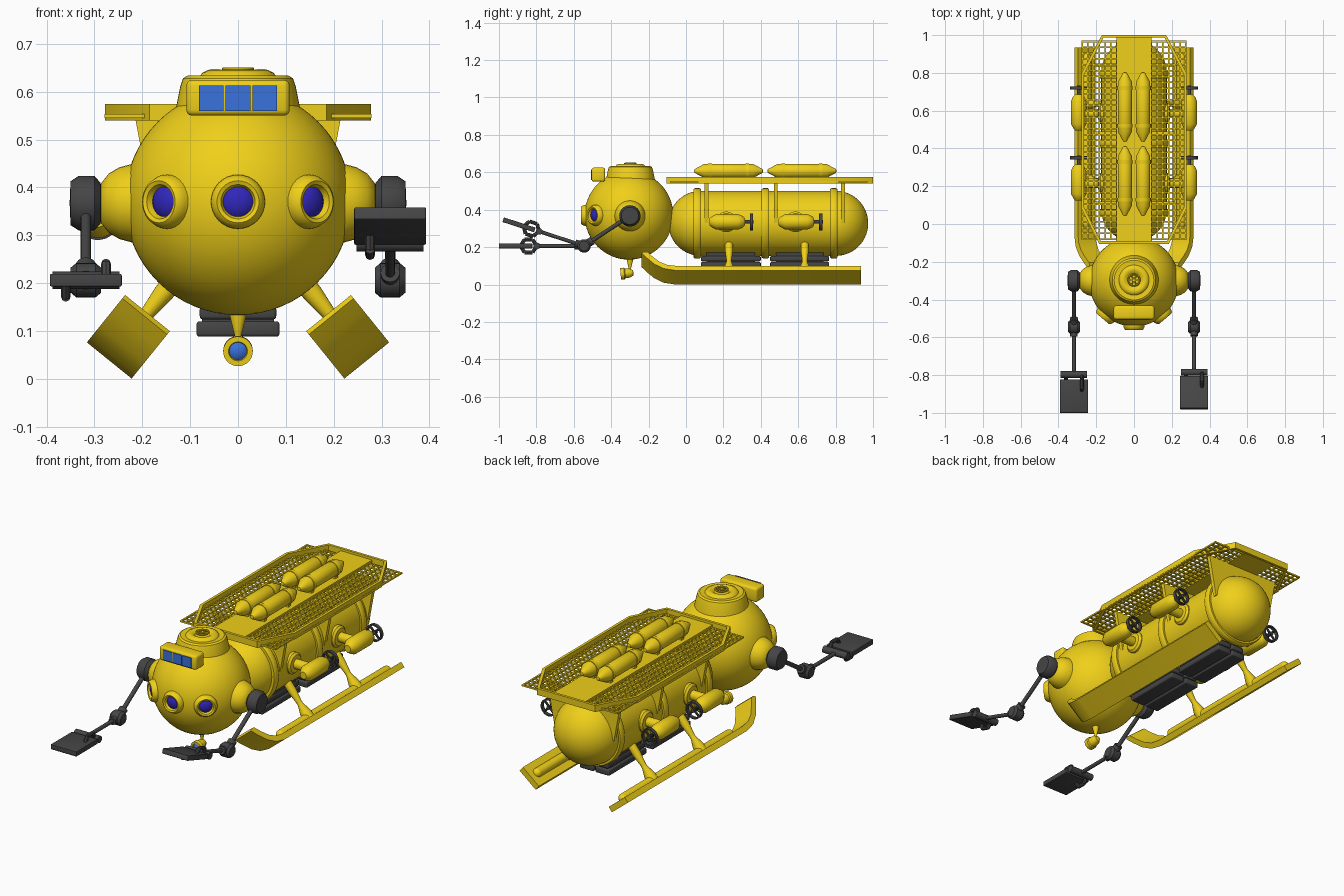
import bpy, bmesh
from math import sin, cos, pi, radians
from mathutils import Vector as V, Matrix

if "Cube" in bpy.data.objects:
    bpy.data.objects.remove(bpy.data.objects["Cube"])


def material(name, rgb):
    m = bpy.data.materials.new(name)
    m.diffuse_color = (*rgb, 1)
    m.use_nodes = True
    m.node_tree.nodes["Principled BSDF"].inputs["Base Color"].default_value = m.diffuse_color
    return m


YELLOW = material("yellow_paint", (0.87, 0.63, 0.01))
DARK = material("dark_metal", (0.06, 0.06, 0.06))
GLASS = material("porthole_glass", (0.03, 0.02, 0.5))
LENS = material("window_glass", (0.04, 0.17, 0.72))


# ---- helpers: all geometry is built in world coordinates, mirrored over x = 0 if asked
def revolve(bm, profile, origin, axis, segs=32):
    """Lathe (radius, height) points around an axis."""
    q = V(axis).to_track_quat('Z', 'Y')
    rings = []
    for r, h in profile:
        n = 1 if r < 1e-6 else segs
        rings.append([bm.verts.new(V(origin) + q @ V((r * cos(2 * pi * i / segs), r * sin(2 * pi * i / segs), h)))
                      for i in range(n)])
    for a, b in zip(rings, rings[1:]):
        for i in range(segs):
            j = (i + 1) % segs
            vs = [a[i % len(a)], a[j % len(a)], b[j % len(b)], b[i % len(b)]]
            vs = list(dict.fromkeys(vs))
            if len(vs) > 2:
                bm.faces.new(vs)


def tube(bm, p, q, r, segs=16):
    d = V(q) - V(p)
    revolve(bm, [(0, 0), (r, 0), (r, d.length), (0, d.length)], p, d, segs)


def ring(bm, origin, axis, R, r, segs=32):
    prof = [(R + r * cos(k * pi / 4), r * sin(k * pi / 4)) for k in range(9)]
    revolve(bm, prof, origin, axis, segs)


def box(bm, lo, hi, bevel=0):
    lo, hi = V(lo), V(hi)
    m = Matrix.Translation((lo + hi) / 2) @ Matrix.Diagonal((*(hi - lo), 1))
    vs = bmesh.ops.create_cube(bm, size=1, matrix=m)['verts']
    if bevel:
        es = list({e for v in vs for e in v.link_edges})
        bmesh.ops.bevel(bm, geom=es, offset=bevel, segments=3, profile=0.5, affect='EDGES')


def prism(bm, pts, vec):
    f = bm.faces.new([bm.verts.new(p) for p in pts])
    g = bmesh.ops.extrude_face_region(bm, geom=[f])['geom']
    bmesh.ops.translate(bm, vec=vec, verts=[e for e in g if isinstance(e, bmesh.types.BMVert)])


def finish(bm, name, mat=YELLOW, mirror=False, angle=35, xf=None):
    bmesh.ops.remove_doubles(bm, verts=bm.verts, dist=1e-5)
    bmesh.ops.recalc_face_normals(bm, faces=bm.faces)
    if xf:
        bm.transform(xf)
    me = bpy.data.meshes.new(name)
    bm.to_mesh(me)
    bm.free()
    me.materials.append(mat)
    me.polygons.foreach_set("use_smooth", [True] * len(me.polygons))
    me.set_sharp_from_angle(angle=radians(angle))
    ob = bpy.data.objects.new(name, me)
    bpy.context.collection.objects.link(ob)
    if mirror:
        ob.modifiers.new("mirror", 'MIRROR')
    return ob


def lathe(name, profile, origin, axis, mat=YELLOW, mirror=False, segs=32):
    bm = bmesh.new()
    revolve(bm, profile, origin, axis, segs)
    return finish(bm, name, mat, mirror)


def arc(r, a0, a1, n, h=0):
    """Arc of a circle as (radius, height) points; angles from the equator in degrees."""
    pts = []
    for i in range(n + 1):
        a = radians(a0 + (a1 - a0) * i / n)
        pts.append((max(0, r * cos(a)), h + r * sin(a)))
    return pts


# ---- cabin sphere and pressure hull
C = V((0, -0.305, 0.37))
lathe("cabin_sphere", arc(0.237, -90, 90, 32), C, (0, 0, 1), segs=64)
lathe("main_hull", arc(0.174, -90, 0, 14, 0.08) + arc(0.174, 0, 90, 14, 0.80), (0, 0, 0.327), (0, 1, 0), segs=48)
for y in (0.06, 0.425, 0.79):
    lathe("hull_band", [(0.165, -0.02), (0.183, -0.02), (0.188, -0.012), (0.188, 0.012), (0.183, 0.02), (0.165, 0.02)],
          (0, y, 0.327), (0, 1, 0), segs=48)

# ---- portholes
for a in (-40, 0, 40):
    d = (sin(radians(a)), -cos(radians(a)), 0)
    lathe("porthole_frame", [(0.058, 0.21), (0.056, 0.238), (0.05, 0.252), (0.044, 0.257), (0.036, 0.254), (0.031, 0.24)], C, d)
    lathe("porthole_glass", [(0.034, 0.238), (0.026, 0.246), (0.014, 0.25), (0, 0.252)], C, d, GLASS)

# ---- top hatch with hand wheel
lathe("hatch", [(0.135, 0.54), (0.128, 0.575), (0.121, 0.61), (0.115, 0.628), (0.105, 0.634), (0.08, 0.632), (0.074, 0.64),
                (0.062, 0.645), (0.048, 0.643), (0.036, 0.634), (0, 0.634)], (0, -0.297, 0), (0, 0, 1), segs=48)
bm = bmesh.new()
ring(bm, (0, -0.297, 0.647), (0, 0, 1), 0.03, 0.004)
for k in range(3):
    a = k * pi / 3
    o = V((cos(a), sin(a), 0)) * 0.03
    tube(bm, V((0, -0.297, 0.647)) - o, V((0, -0.297, 0.647)) + o, 0.003, 8)
tube(bm, (0, -0.297, 0.63), (0, -0.297, 0.65), 0.008)
finish(bm, "hatch_wheel")

# ---- window box on the forehead
bm = bmesh.new()
box(bm, (-0.108, -0.505, 0.55), (0.108, -0.432, 0.625), 0.012)
finish(bm, "window_box")
bm = bmesh.new()
for x in (-0.056, 0, 0.056):
    box(bm, (x - 0.026, -0.509, 0.56), (x + 0.026, -0.49, 0.613))
finish(bm, "window_panes", LENS)

# ---- lamp hanging below the cabin
bm = bmesh.new()
tube(bm, (0, -0.30, 0.08), (0, -0.30, 0.15), 0.007)
revolve(bm, [(0.007, 0.09), (0.018, 0.135), (0.018, 0.15)], (0, -0.30, 0), (0, 0, 1))
revolve(bm, [(0, -0.035), (0.014, -0.032), (0.024, -0.015), (0.026, 0.01), (0.031, 0.015), (0.031, 0.035), (0.02, 0.035), (0.018, 0.028)],
        (0, -0.315, 0.06), (0, -1, -0.08))
finish(bm, "lamp")
lathe("lamp_lens", [(0.02, 0.028), (0.012, 0.034), (0, 0.036)], (0, -0.315, 0.06), (0, -1, -0.08), LENS)

# ---- shoulder bosses and grey shoulder discs
lathe("shoulder_boss", [(0.085, 0.19), (0.082, 0.222), (0.075, 0.248), (0.062, 0.27), (0.042, 0.286), (0, 0.292)],
      (0, -0.30, 0.367), (1, 0, 0), mirror=True)
lathe("shoulder_disc", [(0, 0.285), (0.042, 0.287), (0.057, 0.30), (0.057, 0.333), (0.046, 0.35), (0, 0.352)],
      (0, -0.30, 0.367), (1, 0, 0), DARK, True)


# ---- arms: forearm and gripper are made about the elbow, then tilted
def arm(side, tilt):
    x = 0.318 * side
    bm = bmesh.new()
    tube(bm, (x, -0.30, 0.367), (x, -0.545, 0.206), 0.011)
    revolve(bm, [(0, -0.032), (0.026, -0.032), (0.036, -0.02), (0.036, 0.02), (0.026, 0.032), (0, 0.032)],
            (x, -0.545, 0.206), (1, 0, 0), 24)
    tube(bm, (x, -0.50, 0.235), (x, -0.525, 0.22), 0.022)
    finish(bm, "upper_arm", DARK)
    xf = Matrix.Translation((x, -0.545, 0.206)) @ Matrix.Rotation(radians(-tilt), 4, 'X')
    bm = bmesh.new()
    tube(bm, (0, 0, 0), (0, -0.25, 0), 0.010)
    tube(bm, (0, -0.02, 0), (0, -0.05, 0), 0.02)
    tube(bm, (-0.07, -0.252, 0), (0.07, -0.252, 0), 0.018)
    box(bm, (-0.075, -0.455, -0.013), (0.075, -0.277, 0.013), 0.003)
    for ox, s in ((0.042, 1), (-0.042, -1)):  # claw links above and below the plate
        path = [(ox, y, z * s) for y, z in ((-0.255, 0), (-0.275, 0.035), (-0.318, 0.035), (-0.34, 0))]
        for p, q in zip(path, path[1:]):
            tube(bm, p, q, 0.01, 8)
    finish(bm, "gripper_arm", DARK, xf=xf)


arm(-1, 0)
arm(1, 18)

# ---- deck: central plank, octagonal rim, grating, gussets
bm = bmesh.new()
box(bm, (-0.092, -0.1, 0.545), (0.092, 0.995, 0.562))
finish(bm, "deck_plank")
half = [(0.17, 1.0), (0.278, 0.80), (0.278, 0.08), (0.185, -0.105)]
outline = half + [(-x, y) for x, y in reversed(half)]
bm = bmesh.new()
loops = [[bm.verts.new((x * kx, 0.45 + (y - 0.45) * ky, z)) for x, y in outline]
         for kx, ky, z in ((1, 1, 0.54), (1, 1, 0.574), (0.95, 0.975, 0.574), (0.95, 0.975, 0.54))]
for a, b in zip(loops, loops[1:] + loops[:1]):
    for i in range(8):
        j = (i + 1) % 8
        bm.faces.new((a[i], a[j], b[j], b[i]))
finish(bm, "deck_rim")
bm = bmesh.new()
for i in range(7):
    x = 0.092 + i * 0.0305
    box(bm, (x - 0.004, -0.085, 0.545), (x + 0.004, 0.97, 0.553))
for i in range(35):
    y = -0.081 + i * 0.0308
    box(bm, (0.09, y - 0.004, 0.545), (0.279, y + 0.004, 0.553))
finish(bm, "deck_grating", mirror=True)
bm = bmesh.new()
for y in (0.1, 0.47, 0.83):
    prism(bm, [(0, y, 0.545), (0.215, y, 0.545), (0.174, y, 0.33), (0, y, 0.40)], (0, 0.02, 0))
finish(bm, "deck_gussets", mirror=True)

# ---- pointed gas tanks on the deck
for y in (0.228, 0.62):
    bm = bmesh.new()
    revolve(bm, [(0, -0.185), (0.01, -0.182), (0.038, -0.13), (0.038, 0.13), (0.01, 0.182), (0, 0.185)], (0.048, y, 0.607), (0, 1, 0))
    for o in (-0.1, 0.1):
        revolve(bm, [(0.036, -0.01), (0.041, -0.01), (0.041, 0.01), (0.036, 0.01)], (0.048, y + o, 0.607), (0, 1, 0))
        box(bm, (0.025, y + o - 0.01, 0.555), (0.071, y + o + 0.01, 0.585))
    finish(bm, "deck_tank", mirror=True)

# ---- side thrusters with guarded propellers
for y in (0.215, 0.585):
    P = V((0.293, y, 0.335))
    bm = bmesh.new()
    revolve(bm, [(0, -0.09), (0.018, -0.09), (0.026, -0.082), (0.041, -0.055), (0.041, 0.065), (0.03, 0.09), (0.018, 0.1), (0, 0.1)], P, (0, 1, 0))
    revolve(bm, [(0.055, 0.15), (0.055, 0.178), (0.045, 0.188), (0.025, 0.19), (0.025, 0.28)], (0, y, 0.335), (1, 0, 0))
    finish(bm, "thruster_pod", mirror=True)
    bm = bmesh.new()
    R = P + V((0, 0.135, 0))
    revolve(bm, [(0.038, -0.009), (0.045, -0.009), (0.045, 0.009), (0.038, 0.009), (0.038, -0.009)], R, (0, 1, 0))
    tube(bm, P + V((0, 0.09, 0)), R + V((0, 0.012, 0)), 0.01)
    for k in range(4):
        o = V((cos(k * pi / 2 + pi / 4), 0, sin(k * pi / 2 + pi / 4))) * 0.04
        tube(bm, R, R + o, 0.006, 8)
    finish(bm, "propeller", DARK, mirror=True)

# ---- battery packs under the hull
bm = bmesh.new()
for y0, y1 in ((0.08, 0.40), (0.45, 0.765)):
    box(bm, (0.004, y0, 0.088), (0.087, y1, 0.12), 0.007)
    box(bm, (0.004, y0, 0.124), (0.08, y1, 0.152), 0.007)
    box(bm, (0, y0 + 0.03, 0.10), (0.075, y1 - 0.03, 0.185))
finish(bm, "battery_packs", DARK, mirror=True)

# ---- tilted landing skids with ribs and struts
W, N, A = V((-0.78, 0, -0.63)), V((-0.63, 0, 0.78)), V((0.316, 0, 0.076))
side = [(0.935, 0), (-0.06, 0), (-0.12, 0.012), (-0.17, 0.043), (-0.21, 0.085), (-0.237, 0.118), (-0.225, 0.127), (-0.205, 0.125),
        (-0.175, 0.09), (-0.14, 0.057), (-0.10, 0.037), (-0.05, 0.03), (0.935, 0.03)]
bm = bmesh.new()
prism(bm, [A + N * n + V((0, y, 0)) for y, n in side], W * 0.12)
finish(bm, "skid", mirror=True, angle=40)
top = A + W * 0.06 + N * 0.03
bm = bmesh.new()
revolve(bm, arc(0.024, -90, 0, 6, 0) + arc(0.024, 0, 90, 6, 0.88), top, (0, 1, 0), 20)
for y in (0.23, 0.635):
    revolve(bm, [(0.03, 0), (0.028, 0.03), (0.014, 0.075), (0.014, 0.09), (0.021, 0.15), (0.021, 0.22)], top + V((0, y, 0)), N, 20)
finish(bm, "skid_struts", mirror=True)
